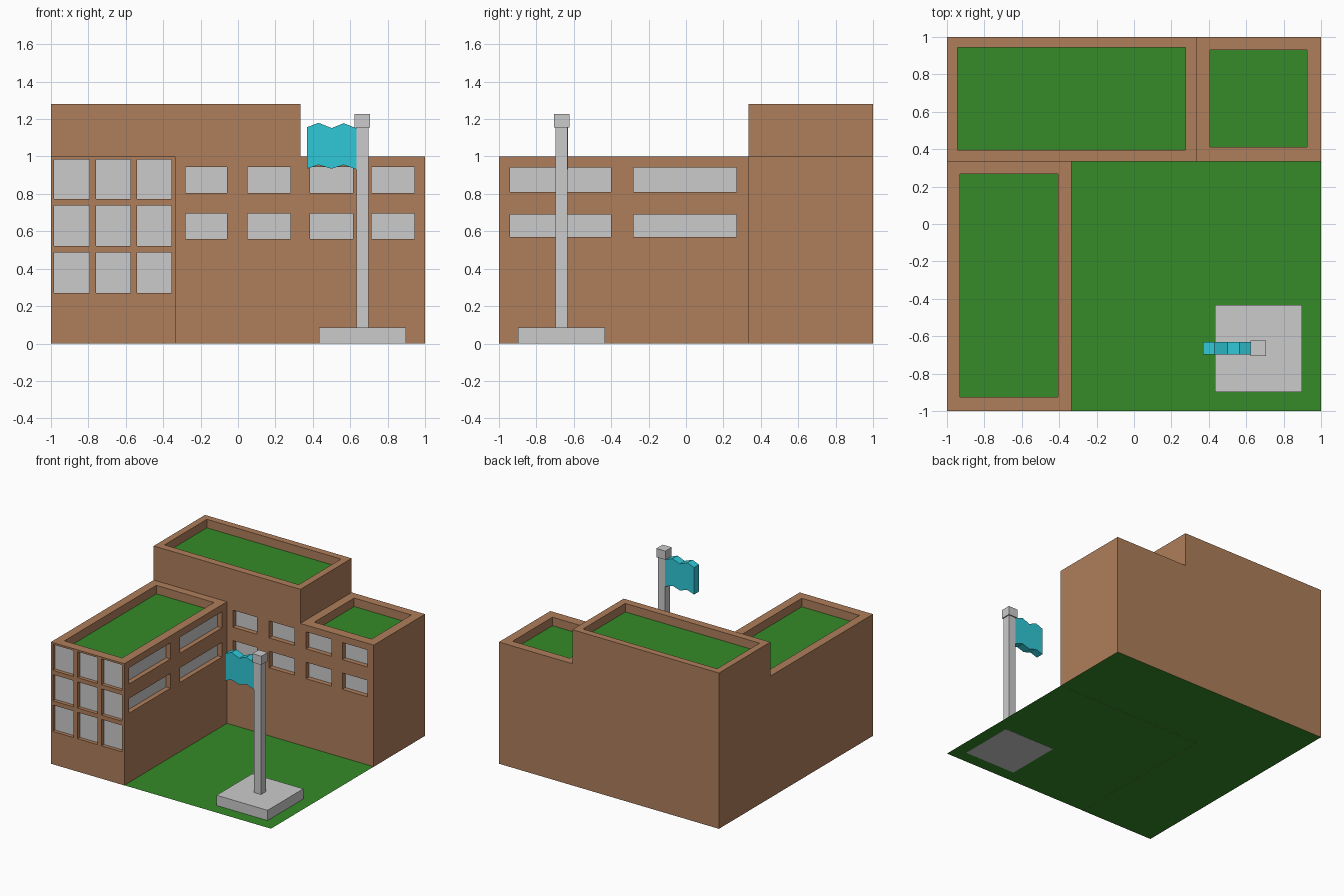
import bpy, bmesh
from mathutils import Vector

if "Cube" in bpy.data.objects:
    bpy.data.objects.remove(bpy.data.objects["Cube"])

T = 1 / 3            # the plan is a 3 x 3 grid of 2/3-unit cells
LOW, TALL = 1.0, 1.28
X, Y, Z = Vector((1, 0, 0)), Vector((0, 1, 0)), Vector((0, 0, 1))


def material(name, rgb):
    m = bpy.data.materials.new(name)
    m.diffuse_color = (*rgb, 1)
    m.use_nodes = True
    m.node_tree.nodes["Principled BSDF"].inputs["Base Color"].default_value = m.diffuse_color
    return m


brick = material("brick", (0.43, 0.21, 0.105))
grass = material("grass", (0.035, 0.26, 0.022))
cloth = material("flag_cloth", (0.03, 0.58, 0.68))


def finish(name, bm, mat=None):
    bmesh.ops.remove_doubles(bm, verts=bm.verts, dist=1e-5)
    me = bpy.data.meshes.new(name)
    bm.to_mesh(me)
    bm.free()
    ob = bpy.data.objects.new(name, me)
    bpy.context.collection.objects.link(ob)
    if mat:
        me.materials.append(mat)
    return ob


def box(name, lo, hi, mat=None):
    bm = bmesh.new()
    bmesh.ops.create_cube(bm, size=1)
    for v in bm.verts:
        v.co = [(a + b) / 2 + c * (b - a) for a, b, c in zip(lo, hi, v.co)]
    return finish(name, bm, mat)


def quad(bm, *pts):
    bm.faces.new([bm.verts.new(p) for p in pts])


walls, panes, greens = bmesh.new(), bmesh.new(), bmesh.new()


def panel(o, u, v, us, vs, fill=None, depth=0.03):
    """Wall sheet cut at us / vs; every odd-odd cell is a recess closed by a fill face."""
    o = Vector(o)
    inward = -u.cross(v) * depth
    for i in range(len(us) - 1):
        for j in range(len(vs) - 1):
            c = [o + u * us[i + a] + v * vs[j + b]
                 for a, b in ((0, 0), (1, 0), (1, 1), (0, 1))]
            if i % 2 and j % 2:
                d = [p + inward for p in c]
                quad(fill, *d)
                for k in range(4):
                    n = (k + 1) % 4
                    quad(walls, c[k], c[n], d[n], d[k])
            else:
                quad(walls, *c)


# windowed facades: left wing front, back wing front, courtyard side
panel((0, -1, 0), X, Z, [-1, -.983, -.795, -.758, -.575, -.54, -.355, -T],
      [0, .27, .487, .522, .737, .772, .985, LOW], panes)
panel((0, T, 0), X, Z, [-T, -.28, -.06, .05, .28, .385, .615, .715, .945, 1],
      [0, .56, .695, .805, .945, LOW], panes, 0.04)
panel((-T, 0, 0), Y, Z, [-1, -.942, -.4, -.28, .27, T],
      [0, .57, .69, .81, .942, LOW], panes, 0.04)

# plain walls: raised block, right end, back, left side
panel((0, T, 0), X, Z, [-1, T], [LOW, TALL])
panel((T, 0, 0), Y, Z, [T, 1], [LOW, TALL])
panel((1, 0, 0), Y, Z, [T, 1], [0, LOW])
panel((0, 1, 0), -X, Z, [-1, -T], [0, LOW])
panel((0, 1, 0), -X, Z, [-T, 1], [0, TALL])
panel((-1, 0, 0), -Y, Z, [-1, -T], [0, TALL])
panel((-1, 0, 0), -Y, Z, [-T, 1], [0, LOW])

# sunken green roofs inside parapets
panel((0, 0, LOW), X, Y, [-1, -.93, -.405, -T], [-1, -.925, .268, T], greens, 0.07)
panel((0, 0, TALL), X, Y, [-1, -.945, .275, T], [T, .395, .945, 1], greens, 0.07)
panel((0, 0, LOW), X, Y, [T, .405, .925, 1], [T, .413, .93, 1], greens, 0.07)

finish("building_walls", walls, brick)
finish("window_panes", panes)
finish("roof_greens", greens, grass)

# lawn sheet under the whole site
lawn = bmesh.new()
quad(lawn, *[(x, y, 0.001) for x, y in ((-1, -1), (1, -1), (1, 1), (-1, 1))])
finish("lawn", lawn, grass)

# flagpole
px, py = 0.665, -0.665


def post(name, half, z0, z1):
    box(name, (px - half, py - half, z0), (px + half, py + half, z1))


post("pole_base", 0.232, 0, 0.085)
post("flag_pole", 0.032, 0.08, 1.16)
post("pole_cap", 0.041, 1.155, 1.227)

# wavy flag: outline extruded through its thickness
xs = (.37, .43, .5, .565, .635)
outline = list(zip(xs, (.935, .955, .935, .955, .93)))
outline += list(zip(xs, (1.157, 1.18, 1.152, 1.178, 1.15)))[::-1]
flag = bmesh.new()
face = flag.faces.new([flag.verts.new((x, -0.697, z)) for x, z in outline])
ext = bmesh.ops.extrude_face_region(flag, geom=[face], use_keep_orig=True)
bmesh.ops.translate(flag, vec=(0, 0.065, 0),
                    verts=[g for g in ext["geom"] if isinstance(g, bmesh.types.BMVert)])
bmesh.ops.recalc_face_normals(flag, faces=flag.faces)
finish("flag", flag, cloth)
